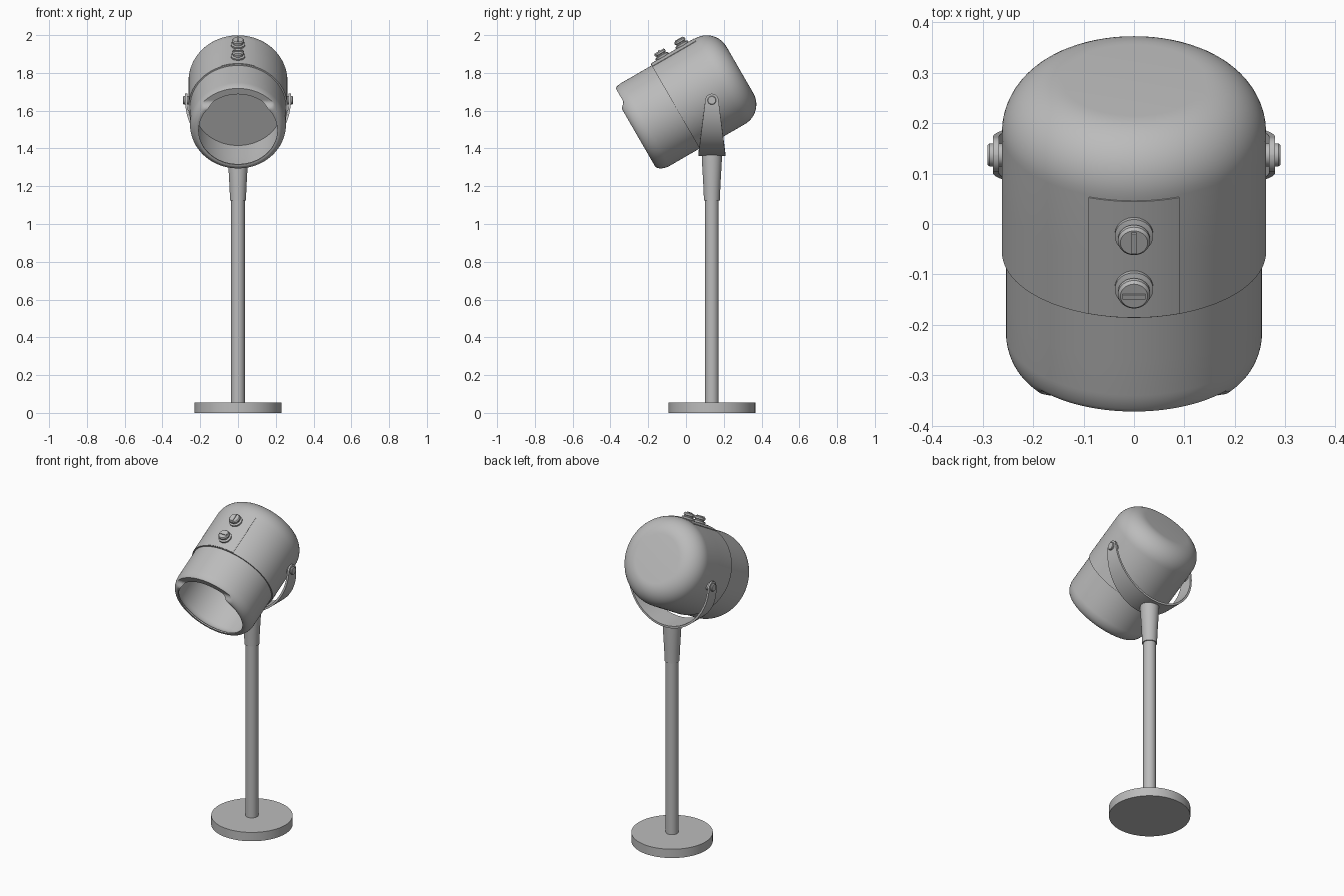
import bpy, bmesh, math
from math import sin, cos, pi, sqrt, radians
from mathutils import Matrix, Vector

cube = bpy.data.objects.get("Cube")
if cube:
    bpy.data.objects.remove(cube, do_unlink=True)

GREY = (0.5, 0.5, 0.5, 1)
grey = bpy.data.materials.new("plain_grey")
grey.use_nodes = True
grey.diffuse_color = GREY
grey.node_tree.nodes["Principled BSDF"].inputs["Base Color"].default_value = GREY


def finish(bm, name, matrix=Matrix(), angle=35):
    bmesh.ops.recalc_face_normals(bm, faces=bm.faces)
    mesh = bpy.data.meshes.new(name)
    bm.to_mesh(mesh)
    bm.free()
    mesh.materials.append(grey)
    mesh.transform(matrix)
    obj = bpy.data.objects.new(name, mesh)
    bpy.context.collection.objects.link(obj)
    bpy.ops.object.select_all(action='DESELECT')
    obj.select_set(True)
    bpy.context.view_layer.objects.active = obj
    bpy.ops.object.shade_smooth_by_angle(angle=radians(angle))
    return obj


def lathe(name, profile, matrix=Matrix(), segs=64, adjust=None):
    """Spin (radius, height) points about z and cap both ends."""
    bm = bmesh.new()
    rings = []
    for r, h in profile:
        ring = [Vector((r * cos(2 * pi * i / segs), r * sin(2 * pi * i / segs), h)) for i in range(segs)]
        rings.append([bm.verts.new(adjust(p) if adjust else p) for p in ring])
    for a, b in zip(rings, rings[1:]):
        for i in range(segs):
            j = (i + 1) % segs
            bm.faces.new((a[i], a[j], b[j], b[i]))
    bm.faces.new(rings[0])
    bm.faces.new(rings[-1])
    return finish(bm, name, matrix)


def loft(name, sections, matrix=Matrix()):
    """Join equal closed sections into one solid strip."""
    bm = bmesh.new()
    loops = [[bm.verts.new(p) for p in s] for s in sections]
    n = len(loops[0])
    for a, b in zip(loops, loops[1:]):
        for i in range(n):
            j = (i + 1) % n
            bm.faces.new((a[i], a[j], b[j], b[i]))
    bm.faces.new(loops[0])
    bm.faces.new(loops[-1])
    return finish(bm, name, matrix)


def arc(cr, ch, rad_r, rad_h, start, end, steps):
    return [(cr + rad_r * cos(radians(start + (end - start) * i / steps)),
             ch + rad_h * sin(radians(start + (end - start) * i / steps))) for i in range(steps + 1)]


# Stand: base disc, pole and tapered socket
POLE_Y = 0.137
stand = Matrix.Translation((0, POLE_Y, 0))
lathe("base", [(0.23, 0), (0.23, 0.055)], stand, 96)
lathe("pole", [(0.036, 0.05), (0.036, 1.2)], stand, 48)
lathe("socket", [(0.042, 1.125), (0.045, 1.2), (0.053, 1.34), (0.053, 1.368)], stand, 48)

# Tilted head frame: y runs to the back of the head, z to its upper side
tilt = Matrix.Rotation(radians(30), 4, 'X') @ Matrix.Translation((0, 0, 1.43))
head_axis = tilt @ Matrix.Rotation(radians(-90), 4, 'X')


def trim_upper_rim(p):
    """Set the upper part of the rim back, with a soft shoulder."""
    t = min(max((-p.y - 0.125) / 0.04, 0), 1)
    p.z = max(p.z, 0.505 + 0.032 * t * t * (3 - 2 * t))
    return p


# Rear shell with rounded back
lathe("rear_shell", [(0.24, 0.762), (0.262, 0.762), (0.262, 0.9)]
      + arc(0.142, 1.035, 0.12, 0.12, 0, 90, 14), head_axis, 96)

# Hollow front shell with rounded lip and recessed inner disc
lathe("front_shell", [(0.254, 0.775), (0.254, 0.66)]
      + arc(0.212, 0.58, 0.042, 0.07, 0, -82, 14)
      + [(0.208, 0.512)]
      + arc(0.203, 0.565, 0.032, 0.045, -80, 0, 8)
      + [(0.235, 0.65), (0.235, 0.78)],
      head_axis, 128, trim_upper_rim)

# Curved control plate
plate = []
for i in range(17):
    a = -0.347 + 0.694 * i / 16
    plate.append([(r * sin(a), y, r * cos(a)) for r, y in
                  ((0.255, 0.764), (0.265, 0.764), (0.265, 1.03), (0.255, 1.03))])
loft("control_plate", plate, tilt)

# Two knobs with grip bars
for label, y, turn in (("front", 0.834, 0), ("rear", 0.956, 90)):
    spot = tilt @ Matrix.Translation((0, y, 0.262))
    lathe(label + "_knob", [(0.034, -0.005), (0.038, 0.004), (0.038, 0.012), (0.027, 0.015),
                            (0.027, 0.02), (0.032, 0.023), (0.032, 0.032), (0.027, 0.038)], spot, 40)
    bm = bmesh.new()
    bmesh.ops.create_cube(bm, size=1, matrix=Matrix.Diagonal((0.046, 0.01, 0.012, 1)))
    finish(bm, label + "_knob_bar", spot @ Matrix.Translation((0, 0, 0.037))
           @ Matrix.Rotation(radians(turn), 4, 'Z'))

# U-shaped yoke: wide at the bottom, rounded at the arm ends
PIVOT_Z, END = 1.655, 0.035
path = [(0, END * cos(radians(a))) for a in (2, 15, 30, 45, 60, 75)]
right_arm = [(1, 0, h, sqrt(END ** 2 - h ** 2)) for _, h in path]
bend = []
for i in range(49):
    a = pi * i / 48
    bend.append((cos(a), sin(a), 0, END + 0.037 * sin(a)))
left_arm = [(-1, 0, h, w) for _, _, h, w in reversed(right_arm)]
yoke = []
for cx, cz, rise, w in right_arm + bend + left_arm:
    outer = (0.28 * cx, PIVOT_Z + rise - 0.295 * cz)
    inner = (0.268 * cx, PIVOT_Z + rise - 0.282 * cz)
    yoke.append([(outer[0], POLE_Y - w, outer[1]), (outer[0], POLE_Y + w, outer[1]),
                 (inner[0], POLE_Y + w, inner[1]), (inner[0], POLE_Y - w, inner[1])])
loft("yoke", yoke)

# Pivot screws
for label, side in (("left", 1), ("right", -1)):
    spot = Matrix.Translation((0, POLE_Y, PIVOT_Z)) @ Matrix.Rotation(side * pi / 2, 4, 'Y')
    lathe(label + "_pivot_screw", [(0.023, 0.235), (0.023, 0.286), (0.02, 0.29)], spot, 32)
